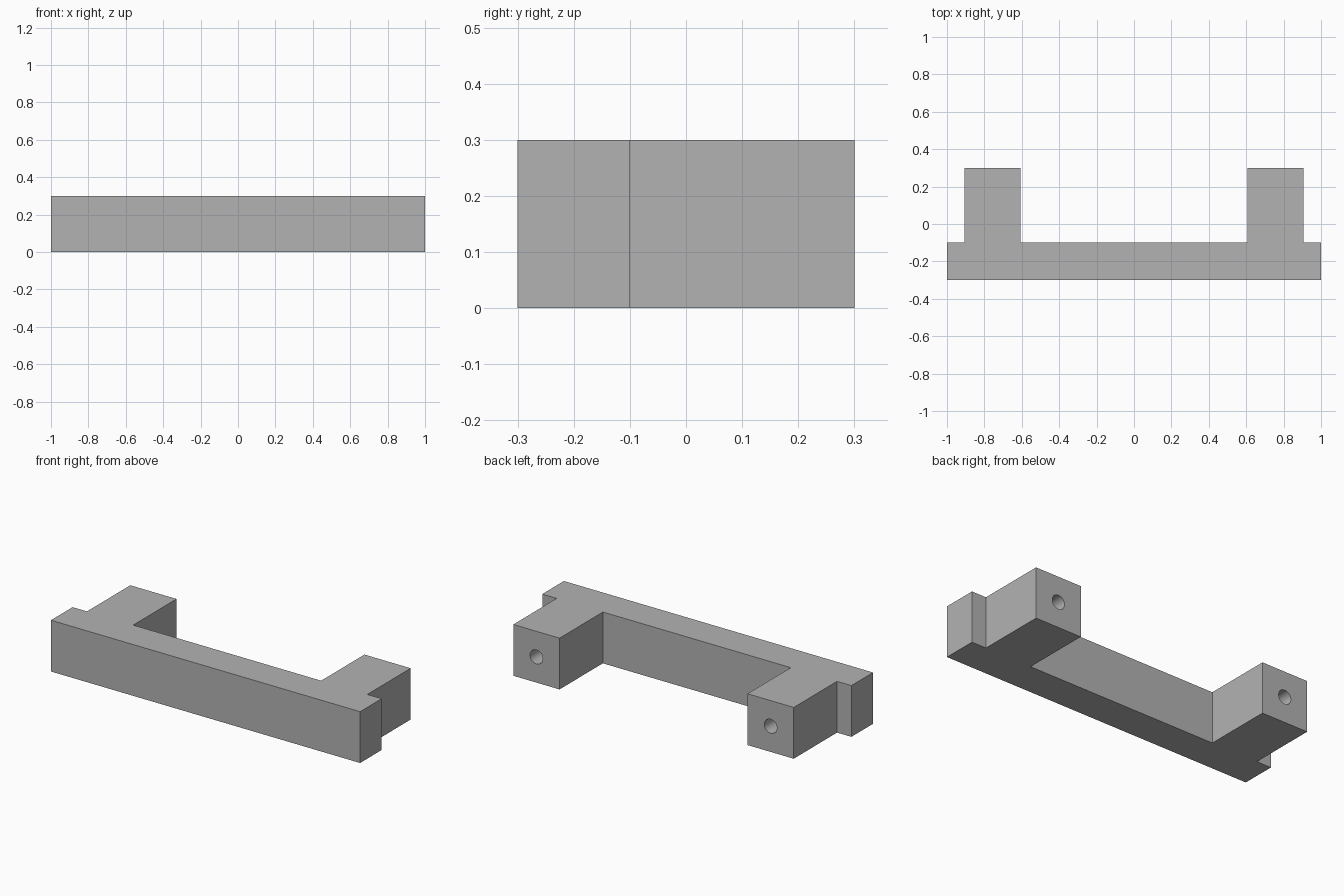
import bpy
import bmesh
from math import radians

HEIGHT = 0.3
LEG_IN, LEG_OUT = 0.608, 0.907
FRONT, BAR_BACK, LEG_BACK = -0.3, -0.1, 0.3
HOLE_RADIUS, HOLE_DEPTH = 0.041, 0.3

cube = bpy.data.objects.get("Cube")
if cube:
    bpy.data.objects.remove(cube, do_unlink=True)

grey = bpy.data.materials.new("plain grey")
grey.use_nodes = True
colour = (0.45, 0.45, 0.45, 1)
grey.diffuse_color = colour
grey.node_tree.nodes["Principled BSDF"].inputs["Base Color"].default_value = colour

# Handle: half outline mirrored across x, then extruded upward
half = [(1, FRONT), (1, BAR_BACK), (LEG_OUT, BAR_BACK), (LEG_OUT, LEG_BACK),
        (LEG_IN, LEG_BACK), (LEG_IN, BAR_BACK)]
outline = half + [(-x, y) for x, y in reversed(half)]
bm = bmesh.new()
base = bm.faces.new([bm.verts.new((x, y, 0)) for x, y in outline])
raised = bmesh.ops.extrude_face_region(bm, geom=[base], use_keep_orig=True)
top_verts = [g for g in raised["geom"] if isinstance(g, bmesh.types.BMVert)]
bmesh.ops.translate(bm, verts=top_verts, vec=(0, 0, HEIGHT))
bmesh.ops.recalc_face_normals(bm, faces=bm.faces)
mesh = bpy.data.meshes.new("handle")
bm.to_mesh(mesh)
bm.free()
handle = bpy.data.objects.new("handle", mesh)
bpy.context.collection.objects.link(handle)
mesh.materials.append(grey)

# Blind screw holes in the back of both legs
for side, name in ((1, "left"), (-1, "right")):
    bpy.ops.mesh.primitive_cylinder_add(
        vertices=32, radius=HOLE_RADIUS, depth=2 * HOLE_DEPTH,
        location=(side * (LEG_IN + LEG_OUT) / 2, LEG_BACK, HEIGHT / 2),
        rotation=(radians(90), 0, 0))
    cutter = bpy.context.object
    cutter.name = name + "_screw_hole_cutter"
    cutter.data.materials.append(grey)
    cutter.hide_render = True
    cutter.display_type = 'WIRE'
    hole = handle.modifiers.new(name + " screw hole", 'BOOLEAN')
    hole.operation = 'DIFFERENCE'
    hole.solver = 'EXACT'
    hole.object = cutter

# Apply the cuts and smooth only the hole walls
bpy.ops.object.select_all(action='DESELECT')
handle.select_set(True)
bpy.context.view_layer.objects.active = handle
for modifier in list(handle.modifiers):
    cutter = modifier.object
    bpy.ops.object.modifier_apply(modifier=modifier.name)
    bpy.data.objects.remove(cutter, do_unlink=True)
bpy.ops.object.shade_smooth_by_angle(angle=radians(30))
